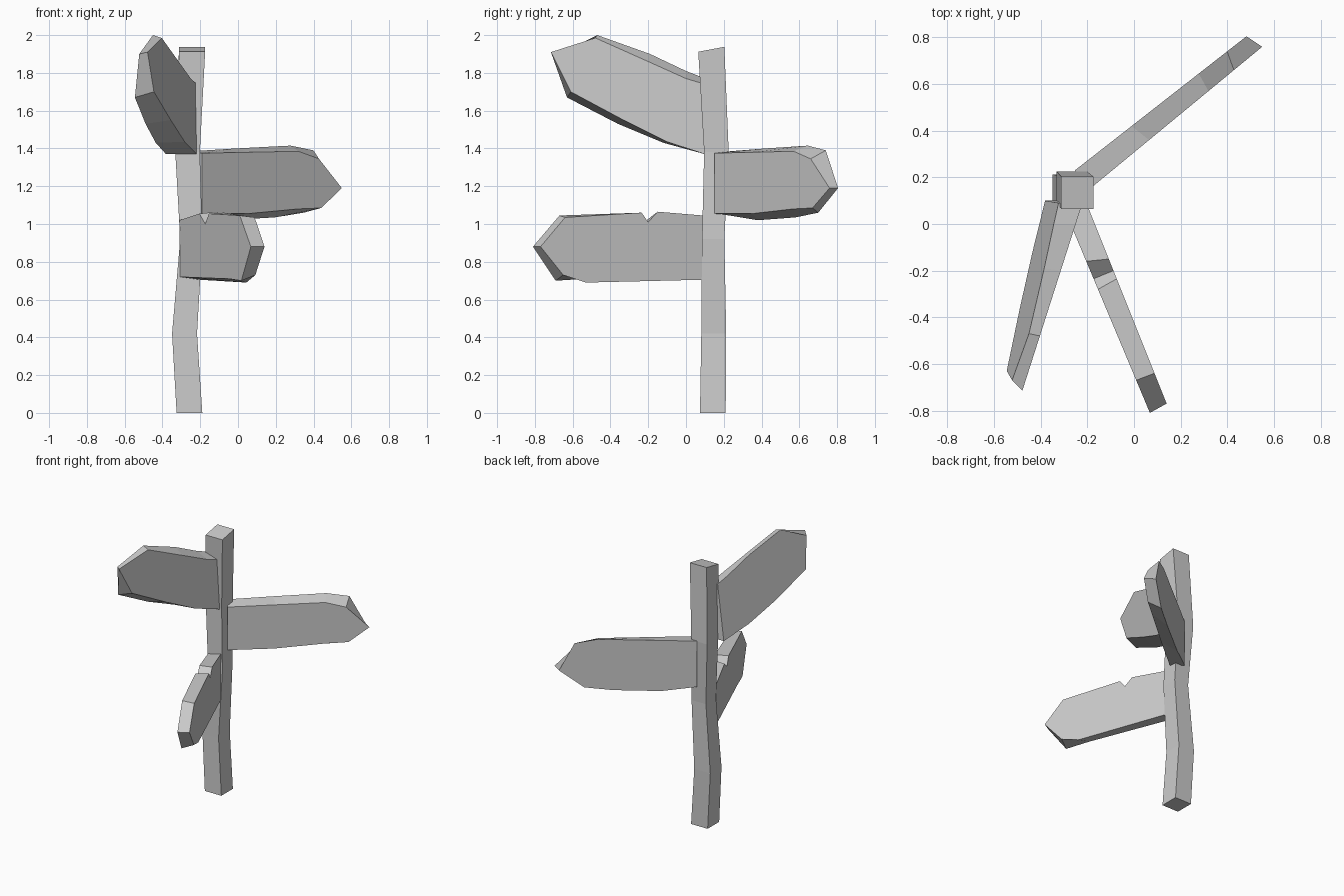
import bpy, bmesh


def loft(name, rings):
    """Skin a stack of equal-length vertex rings and cap both ends."""
    bm = bmesh.new()
    loops = [[bm.verts.new(p) for p in ring] for ring in rings]
    for a, b in zip(loops, loops[1:]):
        for i in range(len(a)):
            j = (i + 1) % len(a)
            bm.faces.new((a[i], a[j], b[j], b[i]))
    bm.faces.new(loops[0][::-1])
    bm.faces.new(loops[-1])
    bmesh.ops.recalc_face_normals(bm, faces=bm.faces)
    mesh = bpy.data.meshes.new(name)
    bm.to_mesh(mesh)
    bm.free()
    obj = bpy.data.objects.new(name, mesh)
    bpy.context.collection.objects.link(obj)
    return obj


def board(name, right_line, left_line, outline, tilt=0.0, mid_z=0.0):
    """Arrow board: side outline (y, z) for its right and left faces,
    each face lying on a plan line x = offset + slope * y."""
    right = [(right_line[0] + right_line[1] * y, y, z)
             for y, z, _, _ in outline]
    left = [(left_line[0] + left_line[1] * y + tilt * (z - mid_z), y, z)
            for _, _, y, z in outline]
    return loft(name, [right, left])


# Crooked square post: centre x, centre y, half width, z, top slant
post = [(-0.257, 0.142, 0.068, 0.0, 0.0),
        (-0.283, 0.147, 0.066, 0.42, 0.0),
        (-0.247, 0.144, 0.059, 0.92, 0.0),
        (-0.267, 0.161, 0.065, 1.38, 0.0),
        (-0.243, 0.134, 0.069, 1.925, 0.013)]
loft("post", [[(x + sx * h, y + sy * h, z + sy * s)
               for sx, sy in ((-1, -1), (1, -1), (1, 1), (-1, 1))]
              for x, y, h, z, s in post])

# Middle board, pointing back right
board("middle_arrow_board", (-0.372, 1.213), (-0.548, 1.28), [
    (0.15, 1.375, 0.23, 1.385),
    (0.36, 1.38, 0.42, 1.40),
    (0.57, 1.385, 0.645, 1.415),
    (0.66, 1.345, 0.74, 1.39),
    (0.76, 1.19, 0.805, 1.19),
    (0.67, 1.085, 0.70, 1.06),
    (0.57, 1.08, 0.58, 1.035),
    (0.35, 1.055, 0.38, 1.02),
    (0.15, 1.055, 0.23, 1.045)])

# Top board, pointing front left and upwards
board("top_arrow_board", (-0.25, 0.32), (-0.353, 0.287), [
    (0.10, 1.74, 0.09, 1.775),
    (0.00, 1.77, 0.00, 1.81),
    (-0.20, 1.86, -0.19, 1.90),
    (-0.48, 1.985, -0.47, 2.0),
    (-0.715, 1.91, -0.67, 1.90),
    (-0.61, 1.70, -0.63, 1.67),
    (-0.33, 1.55, -0.36, 1.53),
    (-0.10, 1.435, -0.12, 1.43),
    (0.10, 1.37, 0.10, 1.37)], tilt=0.15, mid_z=1.75)

# Lower board, pointing front right, with a notch in its top edge
board("lower_arrow_board", (-0.168, -0.40), (-0.272, -0.42), [
    (0.09, 1.045, 0.09, 1.02),
    (-0.15, 1.065, -0.16, 1.055),
    (-0.20, 1.01, -0.235, 1.0),
    (-0.235, 1.06, -0.28, 1.055),
    (-0.64, 1.035, -0.67, 1.045),
    (-0.77, 0.88, -0.81, 0.88),
    (-0.65, 0.73, -0.69, 0.70),
    (-0.53, 0.69, -0.53, 0.71),
    (0.09, 0.705, 0.09, 0.72)])
